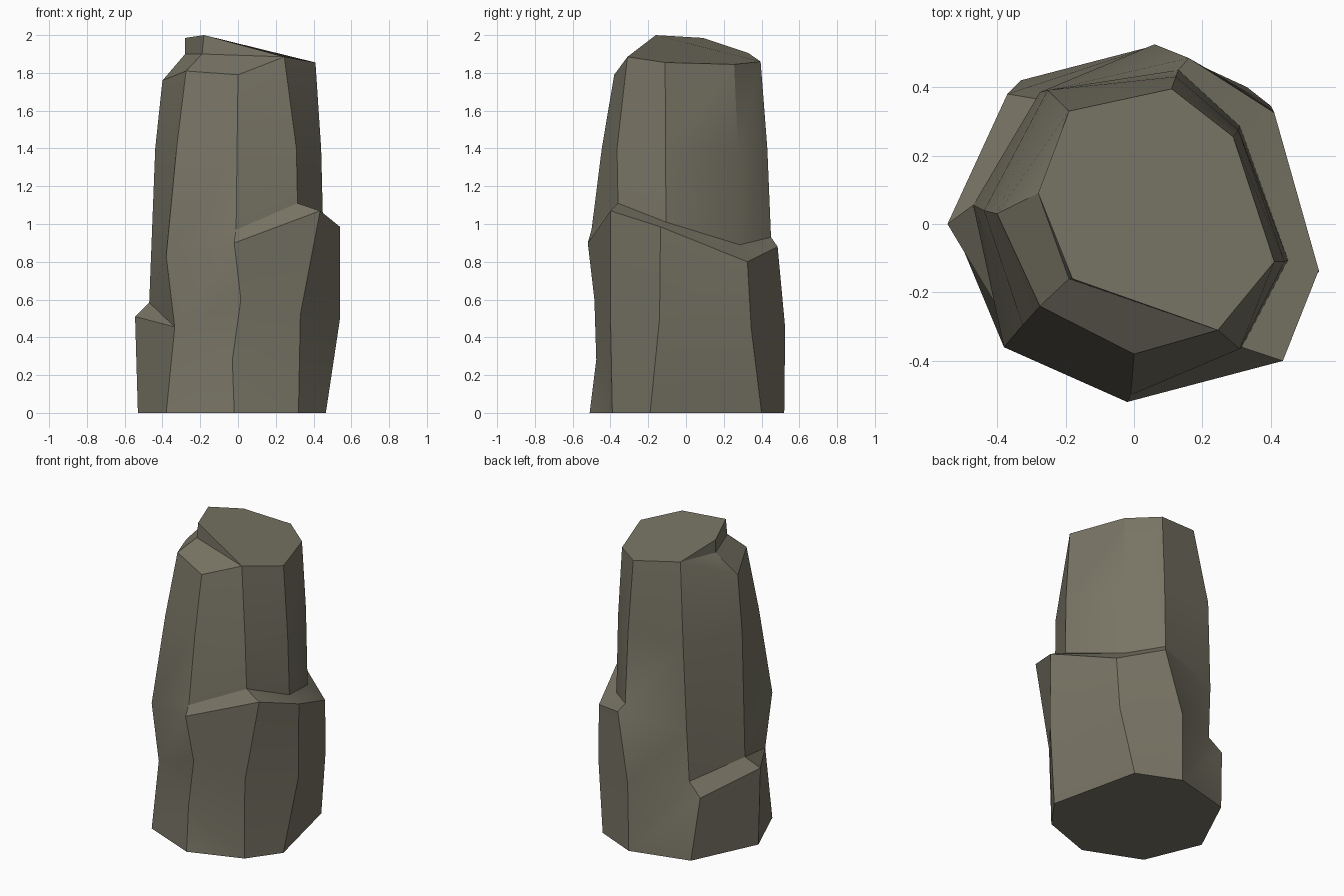
import bpy, bmesh, math
from mathutils import Vector

if "Cube" in bpy.data.objects:
    bpy.data.objects.remove(bpy.data.objects["Cube"])

# Eight corner columns, counter-clockwise from the left:
# A left, H front-left, G front, F front-right, E right, D back-right, C back, B back-left
COLS = "AHGFEDCB"

# Each row of corners overrides only the columns that change; the rest carry on from below
base = dict(A=(-.53, 0, 0), H=(-.38, -.36, 0), G=(-.02, -.51, 0), F=(.32, -.39, 0),
            E=(.465, -.19, 0), D=(.33, .40, 0), C=(.055, .52, 0), B=(-.33, .42, 0))
# left ledge: outer lip, then inner line (tapers out at H and C)
left_lip = dict(A=(-.545, 0, .51), H=(-.335, -.35, .455), G=(-.03, -.475, .28), B=(-.37, .38, .41))
left_step = dict(A=(-.47, .055, .585), B=(-.28, .365, .49))
# belly of the lower block
belly = dict(G=(.015, -.485, .6), F=(.33, -.40, .52), E=(.54, -.14, .5),
             D=(.40, .345, .45), C=(.06, .525, .45))
# right ledge: outer lip, then inner line (tapers out at H and B)
right_lip = dict(H=(-.38, -.36, .83), G=(-.02, -.52, .90), F=(.435, -.40, 1.07), E=(.54, -.135, .985),
                 D=(.41, .325, .80), C=(.16, .485, .88), B=(-.275, .385, .82))
right_step = dict(G=(-.01, -.50, .97), F=(.315, -.36, 1.11), E=(.45, -.105, 1.01),
                  D=(.31, .285, .89), C=(.13, .45, .93))
# broken crown: shoulder, foot of the chip, top rim
rim = dict(A=(-.28, .09, 1.985), H=(-.18, -.16, 2.0), G=(.245, -.31, 1.885), F=(.245, -.31, 1.885),
           E=(.41, -.11, 1.855), D=(.29, .255, 1.845), C=(.11, .395, 1.86), B=(-.19, .33, 1.905))
shoulder = dict(rim, A=(-.40, .03, 1.76), H=(-.275, -.24, 1.81), G=(0, -.38, 1.79))
chip = dict(rim, A=(-.28, .09, 1.9), H=(-.19, -.16, 1.9))

rows, current = [], {}
for change in (base, left_lip, left_step, belly, right_lip, right_step):
    current = {**current, **change}
    rows.append(current)

# slight swelling at z = 1.4 in the upper block
swell = dict(F=1.07, B=1.1, A=1.04)
waist = {}
for c in COLS:
    lo, hi = Vector(current[c]), Vector(shoulder[c])
    p = lo.lerp(hi, (1.4 - lo.z) / (hi.z - lo.z))
    k = swell.get(c, 1.02)
    waist[c] = (p.x * k, p.y * k, p.z)
rows += [waist, shoulder, chip, rim]

bm = bmesh.new()
verts = {}


def vert(co):
    key = tuple(round(v, 4) for v in co)
    if key not in verts:
        verts[key] = bm.verts.new(key)
    return verts[key]


def face(points):
    loop = list(dict.fromkeys(vert(p) for p in points))
    if len(loop) > 2:
        bm.faces.new(loop)


# walls between neighbouring columns; coincident corners collapse to triangles
for lo, hi in zip(rows, rows[1:]):
    for i, a in enumerate(COLS):
        b = COLS[(i + 1) % len(COLS)]
        face([lo[a], lo[b], hi[b], hi[a]])
# top and underside
face([rim[c] for c in COLS])
face([base[c] for c in reversed(COLS)])
bmesh.ops.recalc_face_normals(bm, faces=bm.faces[:])

mesh = bpy.data.meshes.new("rock_pillar")
bm.to_mesh(mesh)
bm.free()
rock = bpy.data.objects.new("rock_pillar", mesh)
bpy.context.collection.objects.link(rock)

stone = bpy.data.materials.new("grey_brown_stone")
stone.diffuse_color = (.188, .176, .13, 1)
stone.use_nodes = True
stone.node_tree.nodes["Principled BSDF"].inputs["Base Color"].default_value = stone.diffuse_color
mesh.materials.append(stone)

bpy.context.view_layer.objects.active = rock
rock.select_set(True)
bpy.ops.object.shade_smooth_by_angle(angle=math.radians(30))
